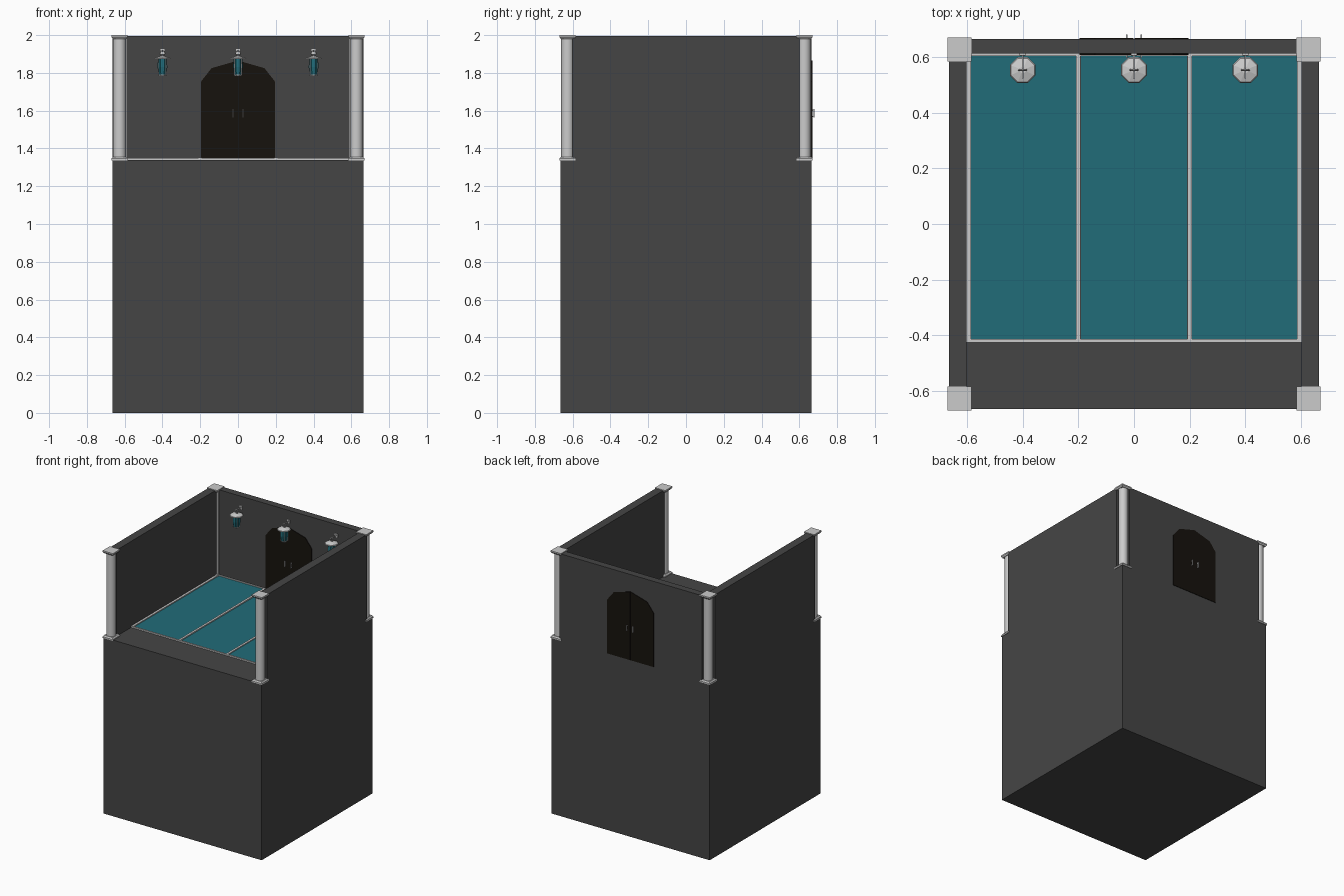
import bpy, bmesh, math
from mathutils import Matrix

if "Cube" in bpy.data.objects:
    bpy.data.objects.remove(bpy.data.objects["Cube"])


def material(name, rgb):
    m = bpy.data.materials.new(name)
    m.diffuse_color = (*rgb, 1)
    m.use_nodes = True
    m.node_tree.nodes["Principled BSDF"].inputs["Base Color"].default_value = m.diffuse_color
    return m


STONE = material("dark_stone", (0.06, 0.06, 0.06))
TEAL = material("teal", (0.015, 0.15, 0.19))
WOOD = material("dark_wood", (0.008, 0.006, 0.004))


def finish(name, bm, mat=None):
    bmesh.ops.recalc_face_normals(bm, faces=bm.faces)
    me = bpy.data.meshes.new(name)
    bm.to_mesh(me)
    bm.free()
    ob = bpy.data.objects.new(name, me)
    bpy.context.collection.objects.link(ob)
    if mat:
        me.materials.append(mat)
    return ob


def box(name, x0, x1, y0, y1, z0, z1, mat=None):
    bm = bmesh.new()
    bmesh.ops.create_cube(bm, size=1)
    for v in bm.verts:
        v.co = ((x0 + x1) / 2 + v.co.x * (x1 - x0),
                (y0 + y1) / 2 + v.co.y * (y1 - y0),
                (z0 + z1) / 2 + v.co.z * (z1 - z0))
    return finish(name, bm, mat)


def lathe(name, x, y, rings, sides, mat=None, turn=0.0, smooth=False):
    """Stack of (radius, z) rings, capped at both ends."""
    bm = bmesh.new()
    loops = []
    for r, z in rings:
        loops.append([bm.verts.new((x + r * math.cos(turn + math.tau * i / sides),
                                    y + r * math.sin(turn + math.tau * i / sides), z))
                      for i in range(sides)])
    for a, b in zip(loops, loops[1:]):
        for i in range(sides):
            j = (i + 1) % sides
            bm.faces.new((a[i], a[j], b[j], b[i]))
    bm.faces.new(loops[0][::-1])
    bm.faces.new(loops[-1])
    if smooth:
        for f in bm.faces:
            f.smooth = len(f.verts) == 4
    return finish(name, bm, mat)


W, IN, FLOOR, TOP = 0.665, 0.602, 1.34, 1.995

# Solid block and three walls, stopping short of the corner columns
box("base_block", -W, W, -W, W, 0, FLOOR, STONE)
for s, side in ((-1, "left"), (1, "right")):
    box(side + "_wall", min(s * IN, s * W), max(s * IN, s * W), -0.6, 0.6, FLOOR, TOP, STONE)
box("back_wall", -0.6, 0.6, 0.612, W, FLOOR, TOP, STONE)

# Corner columns: round shaft between flared square base and cap
C, Q = 0.627, math.sqrt(2)
for sx in (-1, 1):
    for sy in (-1, 1):
        x, y = sx * C, sy * C
        lathe("column_shaft", x, y, [(0.034, 1.345), (0.034, 1.99)], 16, smooth=True)
        lathe("column_base", x, y, [(0.043 * Q, 1.336), (0.043 * Q, 1.346), (0.036 * Q, 1.356)],
              4, turn=math.pi / 4)
        lathe("column_cap", x, y, [(0.036 * Q, 1.98), (0.043 * Q, 1.99), (0.043 * Q, 2.0)],
              4, turn=math.pi / 4)

# Floor panels and pale trim strips
for x in (-0.395, 0, 0.395):
    box("floor_panel", x - 0.19, x + 0.19, -0.415, 0.607, FLOOR - 0.01, 1.344, TEAL)
for x in (-0.594, -0.2, 0.2, 0.594):
    box("floor_trim_long", x - 0.008, x + 0.008, -0.425, 0.612, FLOOR - 0.01, 1.351)
for y in (-0.419, 0.609):
    box("floor_trim_cross", -0.602, 0.602, y - 0.006, y + 0.006, FLOOR - 0.01, 1.35)
for s in (-1, 1):
    box("corner_trim", s * 0.595 - 0.008, s * 0.595 + 0.008, 0.6, 0.614, FLOOR, TOP)

# Arched double door showing on both faces of the back wall
for s in (-1, 1):
    outline = [(0.001, 1.345), (0.195, 1.345), (0.195, 1.755), (0.14, 1.825), (0.001, 1.865)]
    bm = bmesh.new()
    face = bm.faces.new([bm.verts.new((s * x, 0.607, z)) for x, z in outline])
    ext = bmesh.ops.extrude_face_region(bm, geom=[face])
    bmesh.ops.translate(bm, vec=(0, 0.062, 0),
                        verts=[g for g in ext["geom"] if isinstance(g, bmesh.types.BMVert)])
    finish("door_leaf", bm, WOOD)
    for y, d in ((0.607, -1), (0.669, 1)):
        box("door_handle", s * 0.026 - 0.003, s * 0.026 + 0.003,
            min(y + d * 0.006, y + d * 0.011), max(y + d * 0.006, y + d * 0.011), 1.565, 1.61)
        for z in (1.57, 1.602):
            box("handle_post", s * 0.026 - 0.002, s * 0.026 + 0.002,
                min(y, y + d * 0.008), max(y, y + d * 0.008), z - 0.003, z + 0.003)

# Three hanging lanterns on wall arms
LY = 0.553
for x in (-0.4, 0, 0.4):
    lathe("lantern_glass", x, LY, [(0.022, 1.79), (0.028, 1.83), (0.026, 1.875)], 8, TEAL,
          turn=math.pi / 8)
    lathe("lantern_cap", x, LY, [(0.05, 1.874), (0.046, 1.879), (0.012, 1.889)], 8,
          turn=math.pi / 8)
    lathe("lantern_foot", x, LY, [(0.022, 1.784), (0.025, 1.792)], 8, turn=math.pi / 8)
    for i in range(4):
        a = math.pi / 4 + i * math.pi / 2
        bx, by = x + 0.027 * math.cos(a), LY + 0.027 * math.sin(a)
        box("lantern_bar", bx - 0.002, bx + 0.002, by - 0.002, by + 0.002, 1.788, 1.876)
    box("lantern_arm", x - 0.003, x + 0.003, 0.522, 0.615, 1.911, 1.917)
    box("arm_plate", x - 0.011, x + 0.011, 0.606, 0.614, 1.9, 1.926)
    bpy.ops.mesh.primitive_torus_add(major_segments=8, minor_segments=4, major_radius=0.014,
                                     minor_radius=0.003, location=(x, LY, 1.904),
                                     rotation=(math.pi / 2, 0, 0))
    bpy.context.object.name = "lantern_ring"
